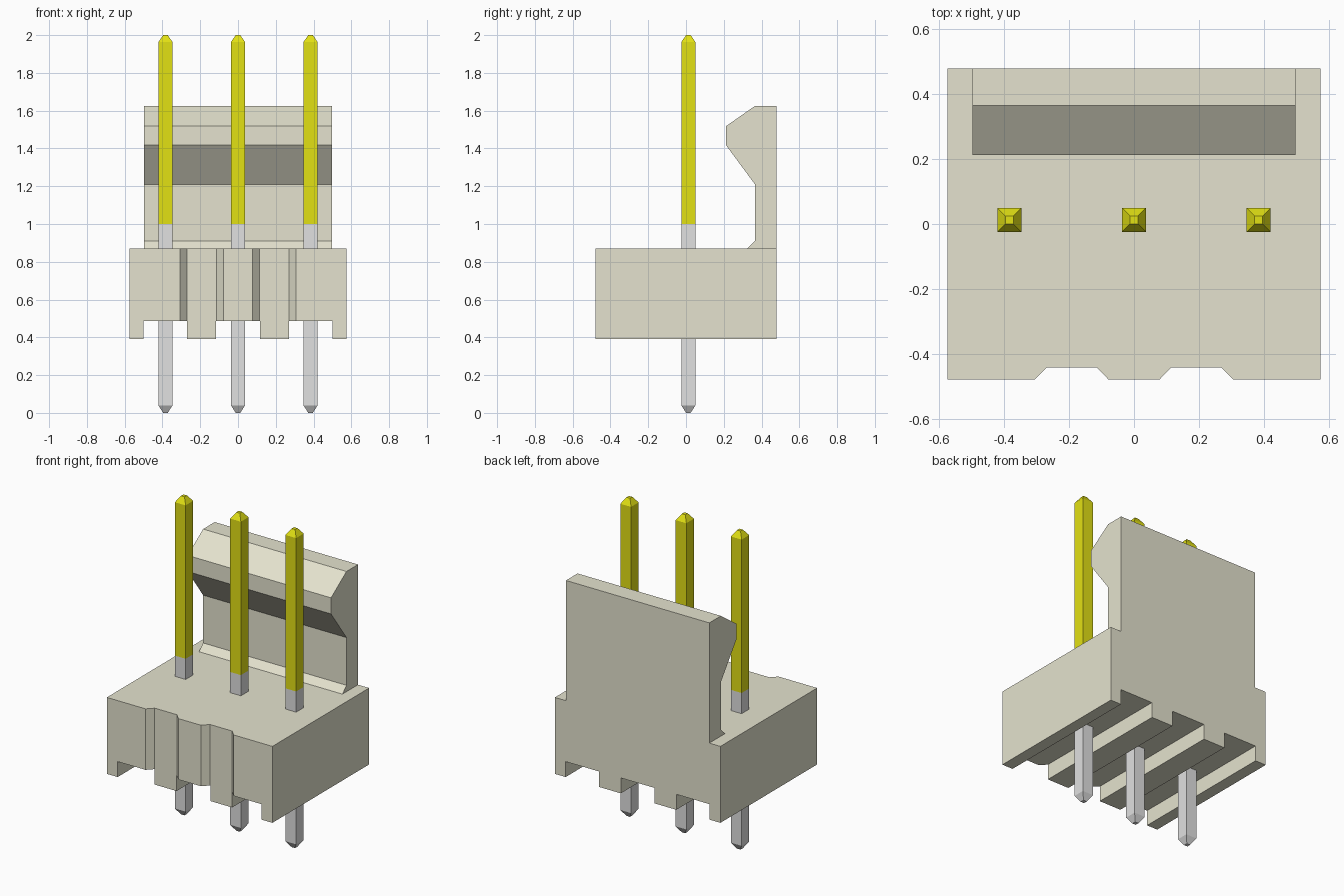
import bpy
import bmesh

cube = bpy.data.objects.get("Cube")
if cube:
    bpy.data.objects.remove(cube, do_unlink=True)


def make_material(name, rgb):
    mat = bpy.data.materials.new(name)
    mat.use_nodes = True
    color = (*rgb, 1.0)
    mat.diffuse_color = color
    mat.node_tree.nodes["Principled BSDF"].inputs["Base Color"].default_value = color
    return mat


IVORY = make_material("ivory plastic", (0.778, 0.765, 0.620))
SILVER = make_material("silver metal", (0.75, 0.75, 0.75))
GOLD = make_material("yellow gold", (0.765, 0.75, 0.007))


def loft(name, rings, materials, rule=None):
    """Skin matching closed rings of points and cap both ends."""
    bm = bmesh.new()
    loops = [[bm.verts.new(p) for p in ring] for ring in rings]
    for a, b in zip(loops, loops[1:]):
        n = len(a)
        for i in range(n):
            j = (i + 1) % n
            bm.faces.new((a[i], a[j], b[j], b[i]))
    bm.faces.new(loops[0])
    bm.faces.new(loops[-1])
    bmesh.ops.recalc_face_normals(bm, faces=bm.faces)
    if rule:
        for face in bm.faces:
            face.material_index = rule(face.calc_center_median())
    mesh = bpy.data.meshes.new(name)
    bm.to_mesh(mesh)
    bm.free()
    for mat in materials:
        mesh.materials.append(mat)
    obj = bpy.data.objects.new(name, mesh)
    bpy.context.collection.objects.link(obj)
    return obj


def square(x, y, z, h):
    return [(x - h, y - h, z), (x + h, y - h, z), (x + h, y + h, z), (x - h, y + h, z)]


# Housing: plan outline with two tapered front grooves, extruded upward
W, D = 0.575, 0.48
BOTTOM, CHANNEL_TOP, TOP = 0.39, 0.487, 0.87
plan = [(W, D), (-W, D), (-W, -D)]
for x in (-0.192, 0.192):
    plan += [(x - 0.114, -D), (x - 0.077, -0.442), (x + 0.077, -0.442), (x + 0.114, -D)]
plan.append((W, -D))
housing = loft("housing", [[(x, y, z) for x, y in plan] for z in (BOTTOM, TOP)], [IVORY])

# Underside channels, running front to back below each pin
for x0, x1 in ((-0.5, -0.269), (-0.117, 0.117), (0.269, 0.5)):
    section = [(x0, 0.2), (x1, 0.2), (x1, CHANNEL_TOP), (x0, CHANNEL_TOP)]
    cutter = loft("channel_cutter", [[(x, y, z) for x, z in section] for y in (-0.7, 0.7)], [IVORY])
    cutter.hide_render = True
    cut = housing.modifiers.new("channel", "BOOLEAN")
    cut.operation = "DIFFERENCE"
    cut.solver = "EXACT"
    cut.object = cutter
    bpy.context.view_layer.objects.active = housing
    bpy.ops.object.modifier_apply(modifier=cut.name)
    bpy.data.objects.remove(cutter, do_unlink=True)

# Locking tab: side profile with a hooked catch, extruded across
profile = [(0.48, TOP), (0.48, 1.625), (0.365, 1.625), (0.212, 1.518),
           (0.212, 1.417), (0.365, 1.21), (0.365, 0.91), (0.325, TOP)]
loft("locking_tab", [[(x, y, z) for y, z in profile] for x in (-0.498, 0.498)], [IVORY])

# Square pins with tapered tips, plated above z = 1
H, TIP = 0.0375, 0.012
levels = [(0, TIP), (0.04, H), (1.0, H), (1.963, H), (2.0, TIP)]
for name, x in (("right_pin", -0.384), ("middle_pin", 0.0), ("left_pin", 0.384)):
    loft(name, [square(x, 0.0125, z, h) for z, h in levels], [SILVER, GOLD],
         lambda c: 1 if c.z > 1.0 else 0)
